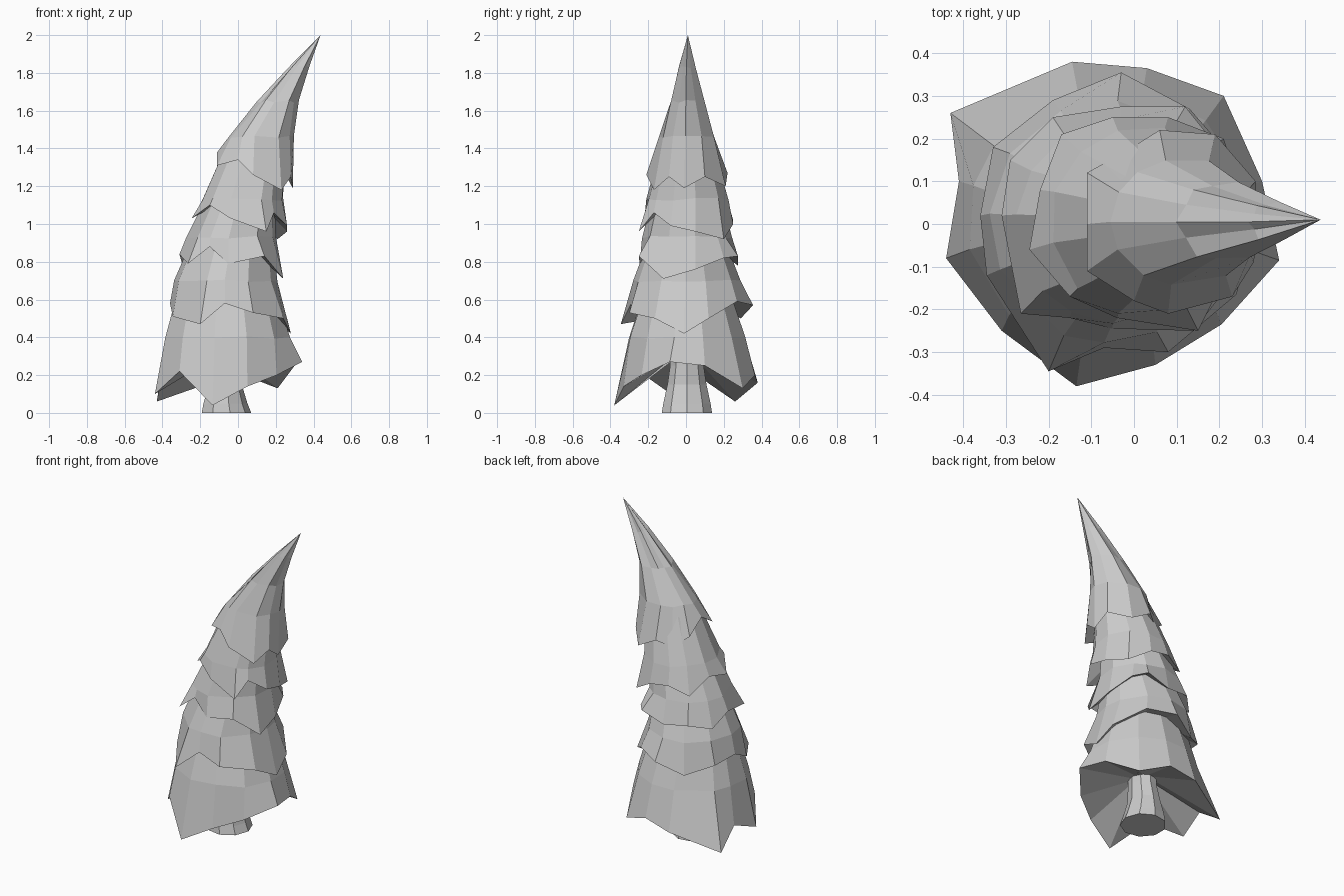
import bpy, bmesh, math, random

random.seed(4)


def make_object(name, rings, tip=None, base=False):
    """Skin a stack of equal-length vertex rings, optionally with a tip or a base cap."""
    bm = bmesh.new()
    loops = [[bm.verts.new(p) for p in ring] for ring in rings]
    n = len(loops[0])
    for a, b in zip(loops, loops[1:]):
        for i in range(n):
            j = (i + 1) % n
            bm.faces.new((a[i], a[j], b[j], b[i]))
    if base:
        bm.faces.new(loops[0][::-1])
    if tip:
        t = bm.verts.new(tip)
        for i in range(n):
            bm.faces.new((loops[-1][i], loops[-1][(i + 1) % n], t))
    mesh = bpy.data.meshes.new(name)
    bm.to_mesh(mesh)
    bm.free()
    obj = bpy.data.objects.new(name, mesh)
    bpy.context.collection.objects.link(obj)
    return obj


def ellipse(angles, cx, z, rx, ry, pleat=0.0, jitter=0.0):
    pts = []
    for i, a in enumerate(angles):
        s = 1 - pleat * (i % 2) + random.uniform(-jitter, jitter)
        pts.append((cx + rx * s * math.cos(a), 0.005 + ry * s * math.sin(a),
                    z + random.uniform(-jitter, jitter)))
    return pts


def tier(name, hem, rings, tip=None):
    """Foliage skirt: sloping underside, ragged hem, then rings (cx, z, rx, ry, pleat)."""
    cx = rings[0][0]
    angles = [math.atan2(y, x - cx) for x, y, z in hem]
    z_in = sum(p[2] for p in hem) / len(hem) + 0.13
    skin = [ellipse(angles, cx, z_in, .07, .08), hem]
    skin += [ellipse(angles, *r, jitter=0.008) for r in rings]
    return make_object(name, skin, tip)


# Trunk, slightly crooked and flared at the foot
trunk_angles = [2 * math.pi * i / 9 for i in range(9)]
make_object("trunk", [ellipse(trunk_angles, cx, z, rx, ry) for cx, z, rx, ry in
                      [(-.065, 0, .135, .135), (-.07, .05, .12, .127), (-.07, .15, .09, .105),
                       (-.06, .25, .08, .09), (-.05, .6, .08, .09)]], base=True)

# Foliage tiers, hems listed anticlockwise from the right side
tier("foliage_bottom",
     [(.30, .10, .25), (.21, .30, .13), (.03, .365, .20), (-.145, .38, .16),
      (-.43, .26, .06), (-.41, .10, .17), (-.44, -.08, .10), (-.31, -.25, .22),
      (-.135, -.38, .04), (.05, -.33, .14), (.205, -.235, .20), (.34, -.085, .27)],
     [(-.055, .40, .335, .315), (-.06, .66, .26, .225)])

tier("foliage_lower",
     [(.28, -.01, .42), (.26, .12, .50), (.13, .27, .59), (-.03, .355, .57),
      (-.19, .29, .50), (-.33, .18, .56), (-.36, .02, .58), (-.345, -.12, .51),
      (-.20, -.345, .47), (-.07, -.29, .58), (.08, -.30, .53), (.24, -.165, .50)],
     [(-.065, .70, .272, .285), (-.03, .92, .215, .20)])

tier("foliage_middle",
     [(.23, .05, .76), (.18, .20, .82), (.12, .275, .83), (-.03, .275, .78),
      (-.19, .25, .80), (-.29, .15, .77), (-.31, .02, .84), (-.265, -.21, .79),
      (-.15, -.22, .88), (-.05, -.245, .79), (.14, -.25, .83), (.24, -.12, .71)],
     [(-.035, .93, .24, .238), (.02, 1.15, .18, .18)])

tier("foliage_upper",
     [(.26, .05, .96), (.21, .20, .92), (.08, .25, 1.0), (-.05, .25, 1.02),
      (-.17, .21, .97), (-.22, .08, 1.06), (-.245, -.06, 1.03), (-.15, -.17, 1.10),
      (-.04, -.22, 1.03), (.15, -.25, .96), (.19, -.17, 1.06), (.26, -.08, .99)],
     [(.025, 1.13, .22, .225), (.09, 1.40, .16, .145)])

# Pleated, leaning crown
tier("foliage_crown",
     [(.29, -.01, 1.19), (.285, .10, 1.25), (.19, .21, 1.20), (.06, .22, 1.27),
      (-.02, .17, 1.23), (-.11, .12, 1.30), (-.11, .0, 1.38), (-.11, -.11, 1.31),
      (.0, -.18, 1.34), (.08, -.21, 1.26), (.23, -.17, 1.18), (.28, -.09, 1.25)],
     [(.12, 1.46, .175, .15), (.21, 1.65, .112, .098, .12), (.322, 1.83, .055, .05, .2)],
     tip=(.437, .01, 2.0))
